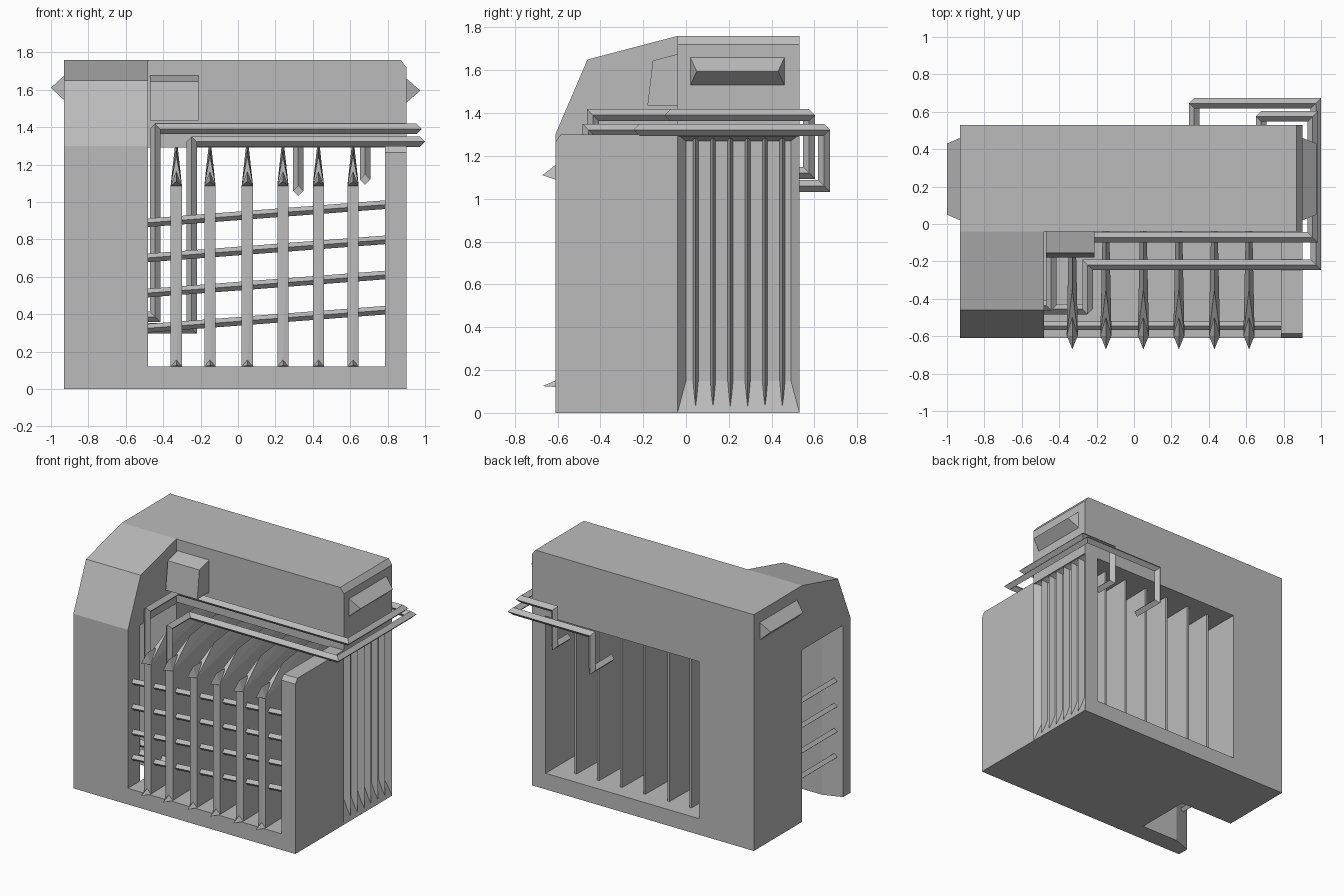
import bpy, bmesh
from itertools import product
from mathutils import Vector

if "Cube" in bpy.data.objects:
    bpy.data.objects.remove(bpy.data.objects["Cube"])

GREY = (0.5, 0.5, 0.5, 1)
mat = bpy.data.materials.new("plain grey")
mat.use_nodes = True
mat.diffuse_color = GREY
mat.node_tree.nodes["Principled BSDF"].inputs["Base Color"].default_value = GREY


def finish(name, bm):
    bmesh.ops.recalc_face_normals(bm, faces=bm.faces)
    me = bpy.data.meshes.new(name)
    bm.to_mesh(me)
    bm.free()
    me.materials.append(mat)
    ob = bpy.data.objects.new(name, me)
    bpy.context.collection.objects.link(ob)
    return ob


def hull(name, pts):
    """Faceted solid wrapped round a handful of points."""
    bm = bmesh.new()
    for p in pts:
        bm.verts.new(p)
    bmesh.ops.convex_hull(bm, input=bm.verts)
    loose = [v for v in bm.verts if not v.link_faces]
    bmesh.ops.delete(bm, geom=loose, context='VERTS')
    bmesh.ops.dissolve_limit(bm, angle_limit=0.01, verts=bm.verts, edges=bm.edges)
    return finish(name, bm)


def box(name, x, y, z):
    return hull(name, product(x, y, z))


def prism(name, profile, axis, lo, hi):
    """Extrude a 2D profile along one axis."""
    bm = bmesh.new()
    ring = []
    for p in profile:
        co = list(p)
        co.insert(axis, lo)
        ring.append(bm.verts.new(co))
    face = bm.faces.new(ring)
    new = bmesh.ops.extrude_face_region(bm, geom=[face])["geom"]
    move = Vector((0, 0, 0))
    move[axis] = hi - lo
    bmesh.ops.translate(bm, vec=move, verts=[g for g in new if isinstance(g, bmesh.types.BMVert)])
    return finish(name, bm)


def sweep(name, path, r):
    """Four-sided bar along a path with mitred corners."""
    pts = [Vector(p) for p in path]
    dirs = [(b - a).normalized() for a, b in zip(pts, pts[1:])]
    side = dirs[0].cross(Vector((0, 0, 1)))
    side = side.normalized() if side.length > 0.1 else Vector((1, 0, 0))
    up = side.cross(dirs[0])
    ring = [pts[0] + o * r for o in (side, up, -side, -up)]
    bm = bmesh.new()
    prev = [bm.verts.new(v) for v in ring]
    bm.faces.new(prev)
    for i, d in enumerate(dirs):
        p = pts[i + 1]
        n = (d + dirs[i + 1]).normalized() if i + 1 < len(dirs) else d
        ring = [v + d * ((p - v).dot(n) / d.dot(n)) for v in ring]
        cur = [bm.verts.new(v) for v in ring]
        for k in range(4):
            j = (k + 1) % 4
            bm.faces.new((prev[k], prev[j], cur[j], cur[k]))
        prev = cur
    bm.faces.new(prev[::-1])
    return finish(name, bm)


# Main body extents
L, IN_L, IN_R, R = -0.93, -0.48, 0.785, 0.9
FRONT, MID, BACK = -0.61, -0.04, 0.53
SILL, LINTEL, TOP = 0.12, 1.29, 1.76

# Tower: sloping head, rear leg and front panel, open between the legs
prism("tower_head", [(FRONT, 1.28), (FRONT, 1.3), (-0.46, 1.65), (MID, TOP),
                     (BACK, TOP), (BACK, 1.28)], 0, L, IN_L)
box("tower_rear_leg", (L, IN_L), (MID, BACK), (0, 1.28))
prism("tower_front_panel", [(L, FRONT), (IN_L, FRONT), (IN_L, -0.47),
                            (-0.79, -0.47), (L, -0.52)], 2, 0, 1.28)

# Floor and overhanging hood
box("floor", (IN_L, IN_R), (FRONT, BACK), (0, SILL))
prism("hood", [(IN_L, LINTEL), (R, LINTEL), (R, 1.72), (0.87, TOP), (IN_L, TOP)],
      1, MID, BACK)
prism("hood_lamp_box", [(MID, 1.435), (-0.18, 1.435), (-0.155, 1.645), (MID, 1.675)],
      0, -0.47, -0.21)

# Right wall: chamfered front half, rear half with a sunken grille
prism("right_wall_front", [(FRONT, 0), (FRONT, 1.265), (-0.585, 1.3), (MID, 1.3), (MID, 0)],
      0, IN_R, R)
wall = box("right_wall_rear", (IN_R, R), (MID, BACK), (0, 1.3))
bm = bmesh.new()
bm.from_mesh(wall.data)
bm.normal_update()
outer = max(bm.faces, key=lambda f: f.calc_center_median().x)
bmesh.ops.inset_individual(bm, faces=[outer], thickness=0.04, use_even_offset=True)
for v in outer.verts:
    v.co.x = 0.85
    v.co.z = 0.15 if v.co.z < 0.5 else 1.27
bm.to_mesh(wall.data)
bm.free()
for i in range(6):
    y = 0.045 + 0.081 * i
    base = list(product((0.845,), (y - 0.014, y + 0.014), (0.14, 1.275)))
    hull(f"grille_rib_{i + 1}", base + [(0.896, y, 0.03), (0.896, y, 1.285)])

# Wedge-shaped vents on both ends of the top
for name, x, tip, z in (("left_vent", R, 0.975, 1.595), ("right_vent", L, -1.0, 1.61)):
    hull(name, list(product((x,), (0.02, 0.46), (z - 0.065, z + 0.065)))
         + [(tip, 0.05, z), (tip, 0.43, z)])

# Upright cooling plates with pointed noses
for i, x in enumerate((-0.33, -0.15, 0.05, 0.24, 0.43, 0.615)):
    pts = [(0, FRONT + 0.01, 0.11), (0, -0.35, 1.25), (0, MID, LINTEL)]
    for s in (-1, 1):
        pts += [(s * 0.03, -0.595, 0.11), (s * 0.03, -0.595, 1.09),
                (s * 0.008, 0.42, 0.11), (s * 0.008, 0.42, LINTEL)]
    hull(f"plate_{i + 1}", [(x + a, b, c) for a, b, c in pts])
    for part, low, tip, high in (("upper", 1.085, 1.11, 1.165), ("lower", 0.12, 0.125, 0.155)):
        nose = [(x, -0.67, tip), (x, -0.6, high), (x, -0.5, high),
                (x - 0.03, -0.595, low), (x + 0.03, -0.595, low), (x, -0.5, low)]
        hull(f"plate_{part}_nose_{i + 1}", nose)

# Slanting rails that turn back behind the front panel
for i in range(4):
    z = 0.325 + 0.188 * i
    rise = 0.076
    low = z - rise * 0.39
    sweep(f"rail_{i + 1}", [(0.8, -0.545, z + rise * 1.28), (-0.87, -0.545, low),
                            (-0.87, -0.02, low)], 0.023)

# Two pipes wrapping round the body
sweep("upper_pipe", [(-0.56, -0.435, 0.385), (-0.443, -0.435, 0.385), (-0.443, -0.435, 1.39),
                     (-0.443, -0.072, 1.39), (0.955, -0.072, 1.39), (0.955, 0.575, 1.39),
                     (0.68, 0.575, 1.39), (0.68, 0.575, 1.12), (0.68, 0.42, 1.12)], 0.028)
sweep("lower_pipe", [(-0.56, -0.455, 0.325), (-0.248, -0.455, 0.325), (-0.248, -0.455, 1.322),
                     (-0.248, -0.218, 1.322), (0.972, -0.218, 1.322), (0.972, 0.645, 1.322),
                     (0.322, 0.645, 1.322), (0.322, 0.645, 1.06), (0.322, 0.42, 1.06)], 0.028)
